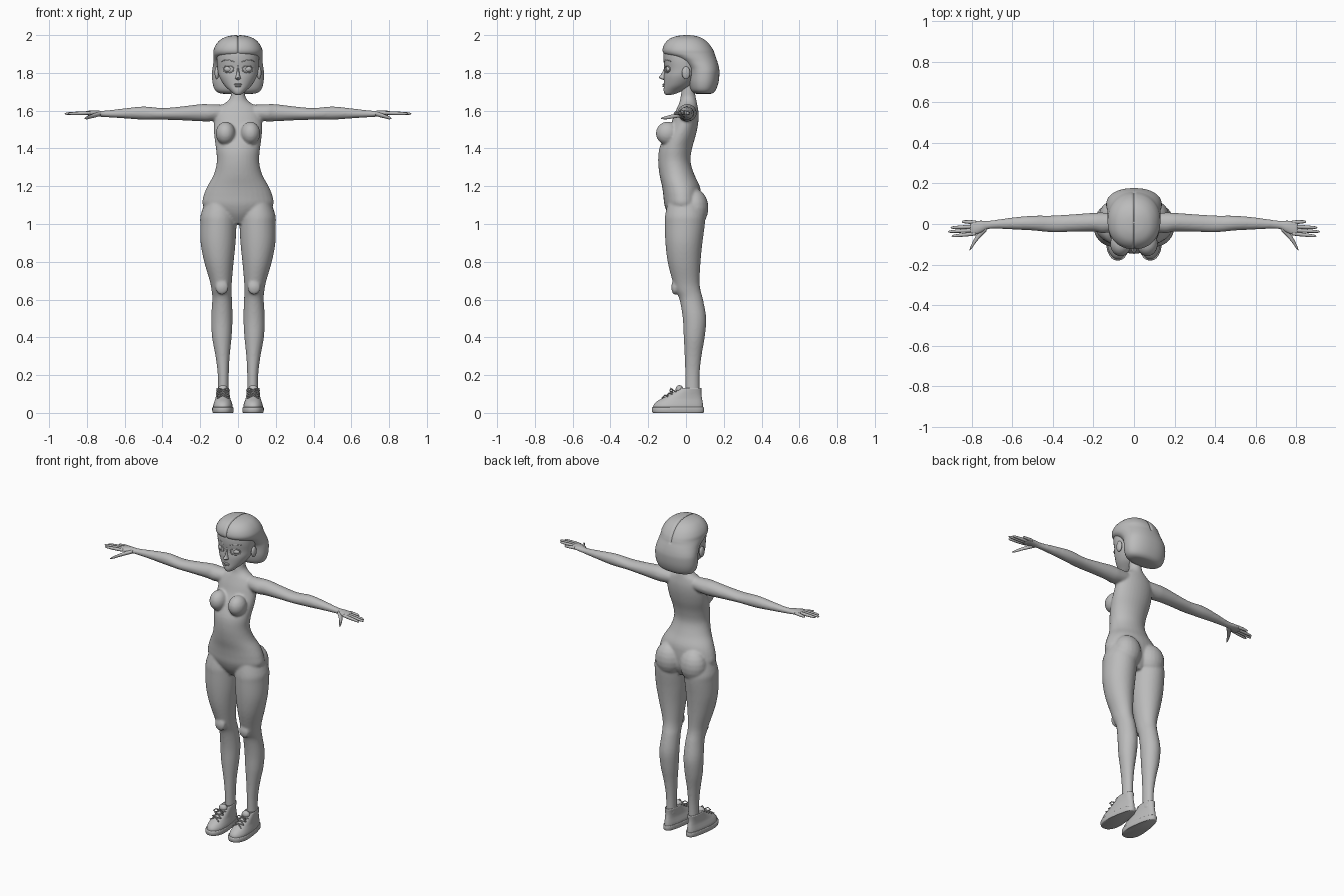
import bpy, bmesh, math
from mathutils import Matrix, Vector

grey = bpy.data.materials.new("light grey")
grey.diffuse_color = (0.5, 0.5, 0.5, 1)


def spline(rows, steps):
    """Smooth the section table with a Catmull-Rom curve."""
    out = []
    for i in range(len(rows) - 1):
        p0, p1, p2, p3 = (rows[min(max(i + k, 0), len(rows) - 1)] for k in (-1, 0, 1, 2))
        for s in range(steps):
            t = s / steps
            out.append([0.5 * (2 * b + (c - a) * t + (2 * a - 5 * b + 4 * c - d) * t * t
                               + (3 * b - a - 3 * c + d) * t ** 3)
                        for a, b, c, d in zip(p0, p1, p2, p3)])
    return out + [list(rows[-1])]


def loft(bm, rows, axis="z", n=32, steps=4, power=2.0):
    """Rows are (height, low a, high a, low b, high b) along z or x."""
    rings = []
    for h, a0, a1, b0, b1 in spline(rows, steps):
        ring = []
        for k in range(n):
            c, s = math.cos(math.tau * k / n), math.sin(math.tau * k / n)
            a = (a0 + a1) / 2 + (a1 - a0) / 2 * math.copysign(abs(c) ** (2 / power), c)
            b = (b0 + b1) / 2 + (b1 - b0) / 2 * math.copysign(abs(s) ** (2 / power), s)
            ring.append(bm.verts.new((a, b, h) if axis == "z" else (h, a, b)))
        rings.append(ring)
    for r, q in zip(rings, rings[1:]):
        for k in range(n):
            bm.faces.new((r[k], r[(k + 1) % n], q[(k + 1) % n], q[k]))
    bm.faces.new(rings[0])
    bm.faces.new(rings[-1])


def ball(bm, centre, size, tilt=0.0, seg=20):
    m = Matrix.Translation(centre) @ Matrix.Rotation(tilt, 4, "Y") @ Matrix.Diagonal((*size, 1))
    bmesh.ops.create_uvsphere(bm, u_segments=seg, v_segments=seg // 2, radius=1, matrix=m)


def mirror(bm):
    g = bmesh.ops.duplicate(bm, geom=bm.verts[:] + bm.edges[:] + bm.faces[:])["geom"]
    for v in g:
        if isinstance(v, bmesh.types.BMVert):
            v.co.x *= -1


def finish(name, bm, angle=50):
    bmesh.ops.recalc_face_normals(bm, faces=bm.faces)
    me = bpy.data.meshes.new(name)
    bm.to_mesh(me)
    bm.free()
    ob = bpy.data.objects.new(name, me)
    bpy.context.collection.objects.link(ob)
    me.materials.append(grey)
    bpy.ops.object.select_all(action="DESELECT")
    bpy.context.view_layer.objects.active = ob
    ob.select_set(True)
    bpy.ops.object.shade_smooth_by_angle(angle=math.radians(angle))
    return ob


def tube(name, paths, radius):
    """Thin round strands, mirrored to both sides."""
    cu = bpy.data.curves.new(name, "CURVE")
    cu.dimensions = "3D"
    cu.bevel_depth, cu.bevel_resolution, cu.use_fill_caps = radius, 2, True
    for sign in (1, -1):
        for path in paths:
            sp = cu.splines.new("POLY")
            sp.points.add(len(path) - 1)
            for p, (x, y, z) in zip(sp.points, path):
                p.co = (x * sign, y, z, 1)
    cu.materials.append(grey)
    bpy.context.collection.objects.link(bpy.data.objects.new(name, cu))


# Body: legs, arms, breasts and buttocks fused with the torso
bm = bmesh.new()
loft(bm, [(1.14, .03, .165, -.09, .08), (1.05, .01, .197, -.11, .1), (1.0, .008, .2, -.112, .1),
          (.9, .013, .198, -.109, .087), (.8, .023, .179, -.097, .077), (.7, .032, .15, -.072, .072),
          (.65, .034, .14, -.057, .077), (.6, .032, .136, -.034, .09), (.5, .029, .142, -.017, .107),
          (.4, .034, .137, -.012, .099), (.3, .044, .119, -.007, .082), (.2, .049, .107, -.004, .072),
          (.09, .049, .107, -.002, .072)])
loft(bm, [(.06, -.03, .05, 1.555, 1.63), (.15, -.045, .056, 1.543, 1.634), (.2, -.037, .055, 1.544, 1.634),
          (.3, -.038, .048, 1.549, 1.622), (.4, -.041, .042, 1.552, 1.614), (.5, -.032, .041, 1.552, 1.622),
          (.6, -.027, .032, 1.559, 1.612), (.71, -.024, .017, 1.566, 1.6), (.75, -.042, .018, 1.57, 1.602),
          (.79, -.058, .018, 1.575, 1.6), (.81, -.056, .014, 1.578, 1.597)], axis="x")
ball(bm, (.066, -.098, 1.48), (.052, .062, .062))
ball(bm, (.087, .046, 1.085), (.085, .073, .1))
ball(bm, (.085, -.058, .665), (.035, .02, .04))
mirror(bm)
loft(bm, [(z, -x, x, y0, y1) for z, x, y0, y1 in (
    (1.0, .05, -.06, .05), (1.05, .13, -.095, .075), (1.1, .186, -.114, .08), (1.15, .182, -.12, .08),
    (1.2, .162, -.127, .073), (1.26, .129, -.14, .045), (1.33, .112, -.147, .024), (1.4, .117, -.141, .032),
    (1.47, .126, -.11, .052), (1.53, .127, -.08, .064), (1.58, .122, -.062, .067), (1.62, .1, -.045, .062),
    (1.645, .062, -.034, .057), (1.67, .041, -.029, .052), (1.7, .037, -.025, .047), (1.76, .037, -.02, .045))])
body = finish("body", bm, 180)
fuse = body.modifiers.new("fuse", "REMESH")
fuse.mode, fuse.voxel_size, fuse.use_smooth_shade = "VOXEL", 0.007, True
relax = body.modifiers.new("relax", "SMOOTH")
relax.factor, relax.iterations = 0.5, 5

# Fingers and thumbs
bm = bmesh.new()
for x1, ya, yb in ((.85, .008, .012), (.905, -.012, -.018), (.918, -.03, -.038), (.9, -.047, -.06)):
    rows = []
    for t, r in ((0, .009), (.35, .0095), (.7, .008), (.92, .006), (1, .001)):
        x, y, z = .78 + (x1 - .78) * t, ya + (yb - ya) * t, 1.588 - .004 * t
        rows.append((x, y - r, y + r, z - r, z + r))
    loft(bm, rows, axis="x", n=12, steps=3)
loft(bm, [(.728, -.035, .0, 1.572, 1.596), (.755, -.062, -.022, 1.564, 1.588), (.782, -.094, -.062, 1.558, 1.578),
          (.8, -.12, -.096, 1.554, 1.57), (.812, -.133, -.127, 1.556, 1.562)], axis="x", n=14)
mirror(bm)
finish("fingers", bm, 180)

# Head with ears, nose and lips
bm = bmesh.new()
ball(bm, (.112, .0, 1.8), (.012, .022, .034))
mirror(bm)
loft(bm, [(z, -x, x, y0, y1) for z, x, y0, y1 in (
    (1.683, .006, -.1, -.085), (1.688, .022, -.112, -.06), (1.705, .042, -.118, -.02), (1.735, .073, -.117, .03),
    (1.78, .099, -.117, .07), (1.82, .108, -.113, .09), (1.87, .112, -.119, .09), (1.915, .105, -.115, .08),
    (1.95, .07, -.085, .05), (1.965, .02, -.04, .01))], n=48)
loft(bm, [(1.762, -.003, .003, -.118, -.112), (1.768, -.014, .014, -.132, -.09), (1.776, -.014, .014, -.144, -.09),
          (1.79, -.009, .009, -.133, -.09), (1.82, -.006, .006, -.118, -.09), (1.84, -.004, .004, -.116, -.1)], n=16)
ball(bm, (0, -.116, 1.739), (.021, .009, .005))
ball(bm, (0, -.116, 1.73), (.016, .009, .006))
finish("head", bm, 180)

# Eyeballs, lids and brows
bm = bmesh.new()
ball(bm, (.05, -.093, 1.82), (.024, .014, .016))
mirror(bm)
finish("eyes", bm, 180)
lids = []
for i in range(25):
    a = math.tau * i / 24
    x, z = .05 + .027 * math.cos(a), 1.82 + .018 * math.sin(a)
    lids.append((x, -.012 - .1 * math.sqrt(1 - (x / .111) ** 2), z))
tube("eyelids", [lids], .0035)
brow = []
for i in range(9):
    x = .02 + .066 * i / 8
    brow.append((x, -.015 - .102 * math.sqrt(1 - (x / .111) ** 2), 1.857 + .012 * math.sin(math.pi * i / 9)))
tube("eyebrows", [brow], .003)

# Bobbed hair with a centre parting
bm = bmesh.new()
loft(bm, [(z, -x, x, y0, y1) for z, x, y0, y1 in (
    (1.688, .05, .07, .12), (1.692, .095, .045, .14), (1.71, .122, .025, .158), (1.75, .135, .015, .172),
    (1.8, .137, .012, .177), (1.83, .134, .0, .174), (1.86, .13, -.035, .166), (1.885, .13, -.085, .157),
    (1.902, .13, -.117, .152), (1.925, .128, -.124, .142), (1.955, .113, -.113, .121), (1.98, .087, -.088, .092),
    (1.994, .053, -.053, .058), (1.999, .022, -.018, .03), (2.0, .003, .003, .01))], n=128, power=2.2)
mid = Vector((0, .02, 1.86))
for v in bm.verts:
    if v.co.z > 1.88:
        v.co = mid + (v.co - mid) * (1 - .05 * math.exp(-(v.co.x / .004) ** 2))
finish("hair", bm, 60)

# Shoes: sole, upper and padded collar, narrower at the heel
def narrow_heel(bm):
    for v in bm.verts:
        t = min(max((v.co.y + .12) / .16, 0), 1)
        v.co.x = .08 + (v.co.x - .08) * (1 - .3 * t)


bm = bmesh.new()
loft(bm, [(0, .022, .138, -.174, .09), (.005, .019, .141, -.179, .095), (.025, .018, .142, -.18, .096),
          (.03, .021, .139, -.176, .093)], n=40, steps=2, power=2.4)
narrow_heel(bm)
mirror(bm)
finish("shoe_soles", bm, 40)
bm = bmesh.new()
loft(bm, [(.02, .023, .137, -.174, .091), (.04, .023, .137, -.172, .09), (.058, .028, .132, -.158, .088),
          (.075, .033, .127, -.13, .085), (.095, .035, .125, -.092, .082), (.115, .035, .125, -.058, .082),
          (.128, .035, .125, -.04, .083), (.133, .04, .12, -.032, .079), (.128, .045, .115, -.024, .074)],
     n=40, power=2.2)
narrow_heel(bm)
ball(bm, (.08, -.035, .125), (.026, .02, .022))
mirror(bm)
finish("shoe_uppers", bm, 60)

# Laces crossing the instep, with a bow
laces = []
for y, z in ((-.062, .117), (-.085, .104), (-.108, .092)):
    for s in (1, -1):
        laces.append([(.08 - .03 * s, y + .01, z - .004), (.08, y - .004, z + .002), (.08 + .03 * s, y - .018, z - .014)])
for s in (1, -1):
    laces.append([(.08, -.068, .12), (.08 + .02 * s, -.08, .13), (.08 + .034 * s, -.085, .118),
                  (.08 + .022 * s, -.08, .11), (.08, -.068, .12)])
tube("laces", laces, .0035)
